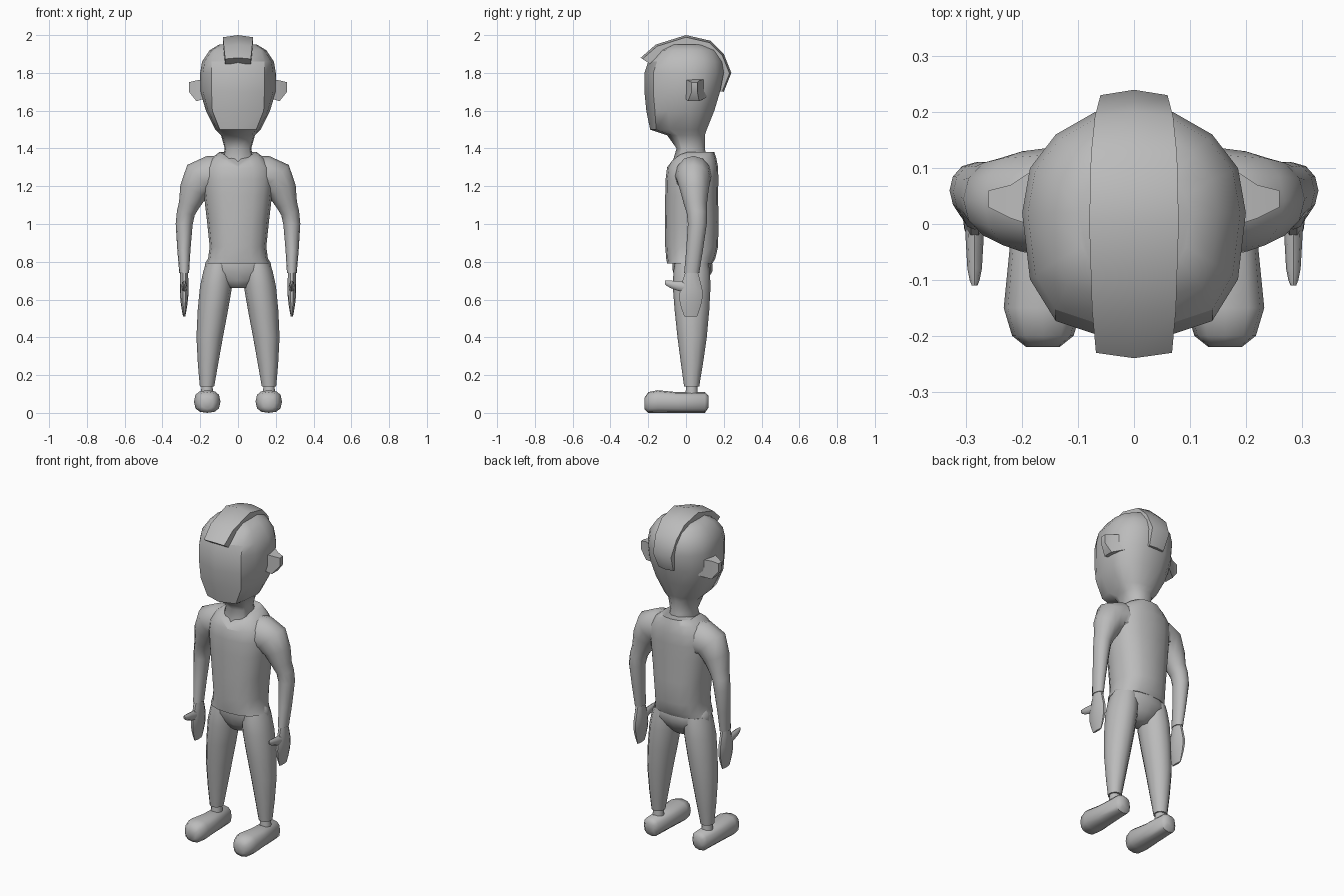
import bpy
import bmesh
from math import sin, cos, pi, radians, copysign
from mathutils import Vector

if "Cube" in bpy.data.objects:
    bpy.data.objects.remove(bpy.data.objects["Cube"])

grey = bpy.data.materials.new("plain grey")
grey.use_nodes = True
colour = (0.5, 0.5, 0.5, 1)
grey.diffuse_color = colour
grey.node_tree.nodes["Principled BSDF"].inputs["Base Color"].default_value = colour


def skin(name, rings, crease=50, is_panel=None):
    """Join rings of points into a closed, smooth-shaded skin."""
    bm = bmesh.new()
    loops = [[bm.verts.new(point) for point in ring] for ring in rings]
    for lower, upper in zip(loops, loops[1:]):
        for i in range(len(lower)):
            bm.faces.new((lower[i - 1], lower[i], upper[i], upper[i - 1]))
    bm.faces.new(loops[0])
    bm.faces.new(loops[-1])
    bmesh.ops.recalc_face_normals(bm, faces=bm.faces)
    for face in bm.faces:
        face.smooth = True
    for edge in bm.edges:
        edge.smooth = edge.calc_face_angle(0) < radians(crease)
        if is_panel:
            sides = {is_panel(face.calc_center_median()) for face in edge.link_faces}
            edge.smooth = edge.smooth and len(sides) == 1
    mesh = bpy.data.meshes.new(name)
    bm.to_mesh(mesh)
    bm.free()
    mesh.materials.append(grey)
    bpy.context.collection.objects.link(bpy.data.objects.new(name, mesh))


def pair(name, rings, crease=50):
    """Build the left part and its mirror image."""
    for side, sign in (("left", 1), ("right", -1)):
        mirrored = [[(sign * x, y, z) for x, y, z in ring] for ring in rings]
        skin(side + "_" + name, mirrored, crease)


def soften(keys):
    """Insert one spline midpoint between each pair of key sections."""
    keys = [Vector(key) for key in keys]
    result = []
    for i in range(len(keys) - 1):
        here, after = keys[i], keys[i + 1]
        before, beyond = keys[max(i - 1, 0)], keys[min(i + 2, len(keys) - 1)]
        result += [here, (9 * (here + after) - before - beyond) / 16]
    return result + [keys[-1]]


def oval(centre, u, v, sides=12, power=2):
    """Ring spanned by half-axes u and v; a higher power is squarer."""
    def bend(value):
        return copysign(abs(value) ** (2 / power), value)

    angles = [2 * pi * i / sides for i in range(sides)]
    return [Vector(centre) + Vector(u) * bend(cos(a)) + Vector(v) * bend(sin(a)) for a in angles]


def level(z, x, half_width, front, back, sides=12, power=2):
    """Horizontal oval between a front and a back depth."""
    middle, half_depth = (front + back) / 2, (back - front) / 2
    return oval((x, middle, z), (half_width, 0, 0), (0, half_depth, 0), sides, power)


# Head and neck: broad flat face, rounded skull
def head_ring(z, width, front, back):
    face_width = min(0.14, 0.8 * width)
    half = [(face_width, front + face_width / 3), (width * 0.93, front * 0.45), (width, 0.02),
            (width * 0.93, back / 2), (width * 0.7, back * 0.8), (width * 0.35, back)]
    outline = [(0, front)] + half + [(0, back)] + [(-x, y) for x, y in reversed(half)]
    return [(x, y, z) for x, y in outline]


def is_face_panel(centre):
    return centre.y < -0.15 and abs(centre.x) < 0.09 and 1.5 < centre.z < 1.86


head = [(1.3, .09, -.08, .12), (1.4, .07, -.05, .1), (1.47, .09, -.1, .1), (1.5, .12, -.19, .11),
        (1.6, .17, -.21, .15), (1.7, .2, -.22, .18), (1.8, .2, -.22, .2), (1.86, .19, -.2, .19),
        (1.92, .15, -.15, .16), (1.95, .1, -.09, .1)]
skin("head", [head_ring(*section) for section in head], 60, is_face_panel)

# Hair crest: strip over the skull, narrower lower down, thickened towards the skull centre
crest = [(-.24, 1.88), (-.16, 1.95), (0, 2), (.13, 1.97), (.2, 1.9), (.24, 1.8), (.2, 1.7)]
skull_centre = Vector((0, 0, 1.72))
hair = []
for y, z in crest:
    ridge = Vector((0, y, z))
    side = Vector((0.05 + (z - 1.7) / 10, 0, 0))
    edge, base = ridge.lerp(skull_centre, 0.04), ridge.lerp(skull_centre, 0.2)
    hair.append([ridge, edge + side, base + side, base, base - side, edge - side])
skin("hair_crest", hair, 45)

# Ears: wedges tapering outwards
ear = [(.16, -.01, .11, 1.67, 1.77), (.22, .01, .07, 1.65, 1.76), (.26, .03, .06, 1.7, 1.75)]
pair("ear", [[(x, front, low), (x, back, low), (x, back, high), (x, front, high)]
             for x, front, back, low, high in ear], 40)

# Shirt body, with the front of the neckline lowered into a V
body = [(.79, .17, -.1, .14), (.88, .15, -.11, .17), (1.15, .18, -.11, .17),
        (1.3, .18, -.1, .17), (1.38, .1, -.05, .15)]
rings = [level(z, 0, width, front, back, 16, 2.4) for z, width, front, back in soften(body)]
for ring, drop in zip(rings[-2:], (0.05, 0.07)):
    for point in ring:
        if point.y < 0:
            dip = drop * max(0, 1 - abs(point.x) / 0.09)
            point.z -= dip
            point.y -= dip / 2
skin("shirt_body", rings, 60)

# Sleeves: sections stay square to the path from shoulder to cuff
sleeve = soften([(.11, .04, 1.25, .11, .1), (.2, .04, 1.24, .1, .09), (.26, .05, 1.1, .055, .06),
                 (.285, .06, 1, .045, .05), (.285, .03, .74, .026, .04)])
rings = []
for i, (x, y, z, radius, depth) in enumerate(sleeve):
    path = sleeve[min(i + 1, len(sleeve) - 1)] - sleeve[max(i - 1, 0)]
    across = Vector((-path[2], 0, path[0])).normalized()
    rings.append(oval((x, y, z), across * radius, (0, depth, 0)))
pair("sleeve", rings)

# Hands and thumbs
hand = [(.76, .02, 0, .06), (.65, .023, -.035, .09), (.58, .018, -.035, .085), (.51, .006, -.01, .06)]
pair("hand", [level(z, 0.285, width, front, back, 10) for z, width, front, back in soften(hand)])
thumb = [(.02, .66, .018, .035), (-.08, .68, .013, .02), (-.11, .69, .005, .01)]
pair("thumb", [oval((0.285, y, z), (width, 0, 0), (0, 0, height), 8)
               for y, z, width, height in soften(thumb)])

# Trousers: hips and two tapering legs
hips = [(.83, .15, -.07, .13), (.75, .18, -.07, .14), (.66, .06, -.03, .08)]
skin("trouser_hips", [level(z, 0, width, front, back, 16) for z, width, front, back in soften(hips)], 70)
leg = [(.79, .1, .07, -.06, .12), (.67, .116, .085, -.07, .13), (.4, .15, .07, -.045, .11),
       (.14, .164, .038, -.01, .07)]
pair("trouser_leg", [level(*section) for section in soften(leg)])
pair("ankle", [level(z, 0.164, radius, 0.03 - radius, 0.03 + radius)
               for z, radius in ((.16, .028), (.07, .035))])

# Shoes, lofted from heel to toe
shoe = [(.12, .03, .03, .09), (.1, .05, 0, .11), (-.05, .06, 0, .11), (-.15, .07, 0, .12),
        (-.2, .055, 0, .11), (-.22, .03, .02, .08)]
pair("shoe", [oval((0.163, y, (low + high) / 2), (width, 0, 0), (0, 0, (high - low) / 2), 12, 2.6)
              for y, width, low, high in shoe])
